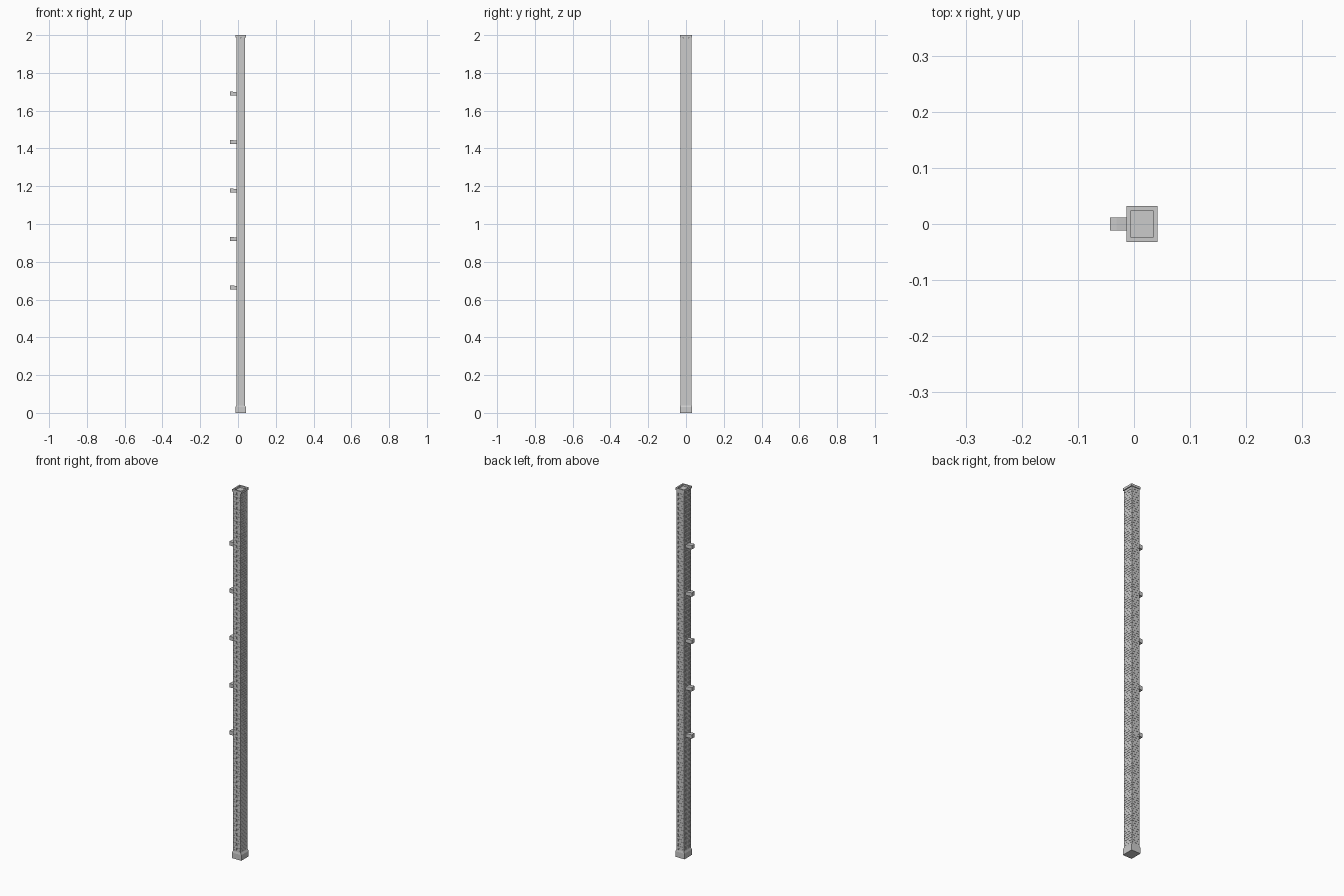
import bpy, bmesh
from mathutils import Matrix, Vector

if "Cube" in bpy.data.objects:
    bpy.data.objects.remove(bpy.data.objects["Cube"])

X0, X1, Y = -0.009, 0.037, 0.030      # shaft outline
CX0, CX1, CY = -0.013, 0.042, 0.032   # cap and base outline


def add_box(bm, x0, x1, y0, y1, z0, z1):
    m = Matrix.Translation(((x0 + x1) / 2, (y0 + y1) / 2, (z0 + z1) / 2))
    m = m @ Matrix.Diagonal((x1 - x0, y1 - y0, z1 - z0, 1))
    return bmesh.ops.create_cube(bm, size=1, matrix=m)["verts"]


def finish(name, bm):
    bmesh.ops.recalc_face_normals(bm, faces=bm.faces)
    me = bpy.data.meshes.new(name)
    bm.to_mesh(me)
    bm.free()
    ob = bpy.data.objects.new(name, me)
    bpy.context.collection.objects.link(ob)
    return ob


# mortar core, just inside the brick faces
bm = bmesh.new()
add_box(bm, X0 + 0.001, X1 - 0.001, -Y + 0.001, Y - 0.001, 0.02, 1.985)
finish("mortar_core", bm)

# brick courses, alternating bond
bm = bmesh.new()
courses, z_start, z_end, gap = 150, 0.036, 1.988, 0.0012
pitch = (z_end - z_start) / courses
xm = (X0 + X1) / 2
for i in range(courses):
    z0 = z_start + i * pitch
    z1 = z0 + pitch - gap
    xs = (X0, xm, X1) if i % 2 else (X0, X0 + 0.012, X1 - 0.012, X1)
    ys = (-Y, -Y / 2, Y / 2, Y) if i % 2 else (-Y, 0, Y)
    for a, b in zip(xs, xs[1:]):
        xa = a + (gap / 2 if a > X0 else 0)
        xb = b - (gap / 2 if b < X1 else 0)
        for c, d in zip(ys, ys[1:]):
            add_box(bm, xa, xb, c + (gap / 2 if c > -Y else 0),
                    d - (gap / 2 if d < Y else 0), z0, z1)
finish("brick_courses", bm)

# base plinth with tapered top
bm = bmesh.new()
add_box(bm, CX0, CX1, -CY, CY, 0, 0.03)
top = [f for f in bm.faces if f.calc_center_median().z > 0.029]
ext = bmesh.ops.extrude_face_region(bm, geom=top)["geom"]
bmesh.ops.delete(bm, geom=top, context="FACES_ONLY")
for v in ext:
    if isinstance(v, bmesh.types.BMVert):
        v.co = Vector((X0 if v.co.x < xm else X1, Y if v.co.y > 0 else -Y, 0.04))
finish("base_plinth", bm)

# overhanging cap with a recessed opening
bm = bmesh.new()
add_box(bm, CX0, CX1, -CY, CY, 1.988, 2.0)
cap_top = [f for f in bm.faces if f.calc_center_median().z > 1.999]
bmesh.ops.inset_region(bm, faces=cap_top, thickness=0.011)
ext = bmesh.ops.extrude_face_region(bm, geom=cap_top)["geom"]
bmesh.ops.delete(bm, geom=cap_top, context="FACES_ONLY")
for v in ext:
    if isinstance(v, bmesh.types.BMVert):
        v.co.z = 1.990
finish("cap", bm)

# climbing steps on the left side: side profile extruded across y
profile = [(-0.043, -0.010), (-0.043, 0.011), (-0.031, 0.011),
           (X0 + 0.002, 0.007), (X0 + 0.002, -0.010)]
for i in range(5):
    z = 0.664 + i * 0.2565
    bm = bmesh.new()
    f = bm.faces.new([bm.verts.new((x, -0.012, z + h)) for x, h in profile])
    ext = bmesh.ops.extrude_face_region(bm, geom=[f])["geom"]
    bmesh.ops.translate(bm, vec=(0, 0.024, 0),
                        verts=[v for v in ext if isinstance(v, bmesh.types.BMVert)])
    finish(f"step_{i + 1}", bm)
